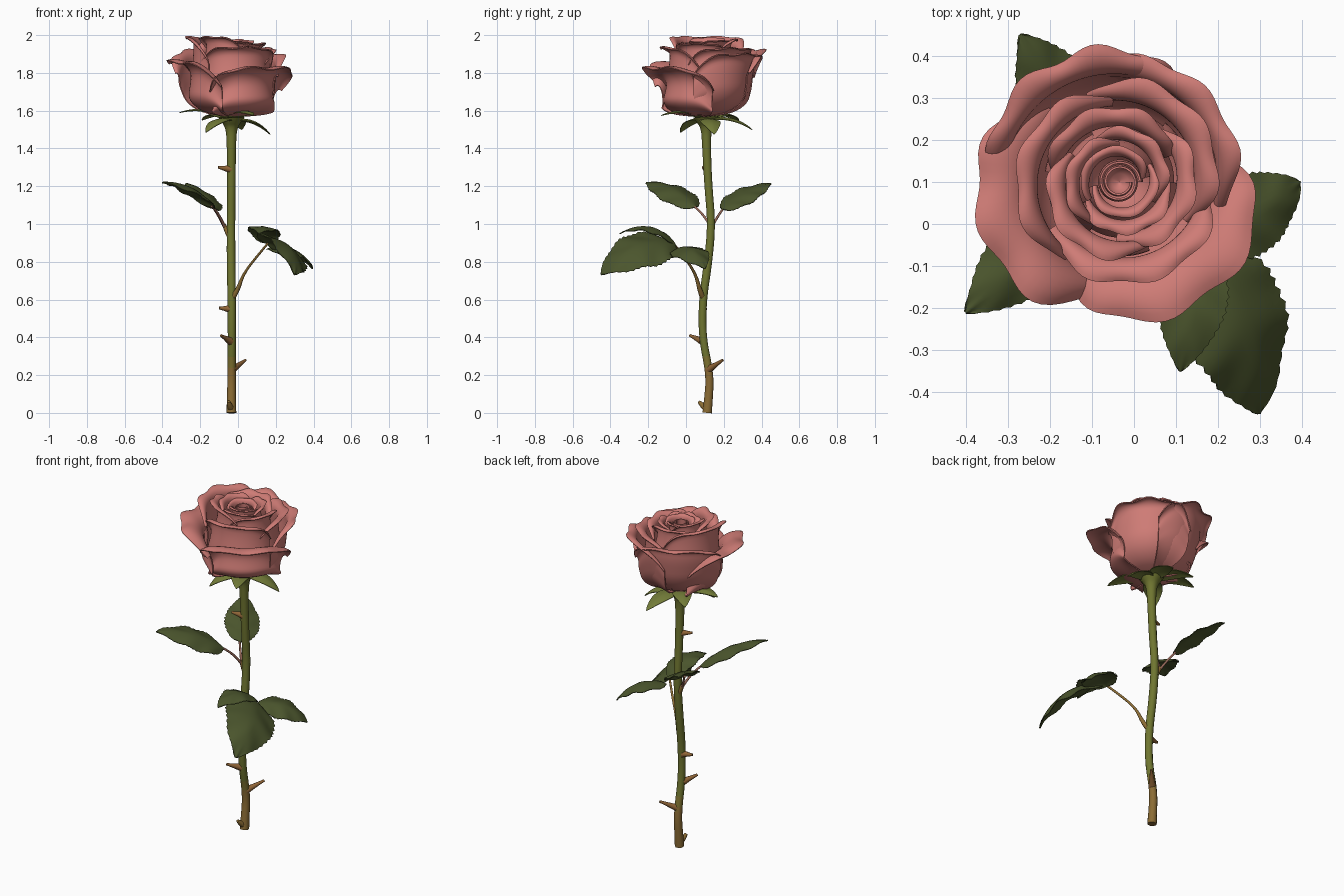
import bpy
from math import sin, cos, pi, radians
from mathutils import Vector

cube = bpy.data.objects.get("Cube")
if cube:
    bpy.data.objects.remove(cube)


def material(name, color):
    m = bpy.data.materials.new(name)
    m.use_nodes = True
    m.diffuse_color = (*color, 1)
    m.node_tree.nodes["Principled BSDF"].inputs["Base Color"].default_value = (*color, 1)
    return m


PETAL = material("petal_pink", (0.62, 0.20, 0.18))
LEAF = material("leaf_green", (0.07, 0.091, 0.026))
SEPAL = material("sepal_green", (0.17, 0.20, 0.04))
GREEN = material("stem_green", (0.16, 0.18, 0.03))
OLIVE = material("stem_olive", (0.21, 0.17, 0.03))
BROWN = material("stem_brown", (0.26, 0.15, 0.035))
THORN = material("thorn_rust", (0.28, 0.13, 0.038))
RUSSET = material("stalk_russet", (0.31, 0.14, 0.10))


def bake(ob):
    """Turn an object with modifiers or a bevel into a plain smooth mesh object."""
    dg = bpy.context.evaluated_depsgraph_get()
    me = bpy.data.meshes.new_from_object(ob.evaluated_get(dg))
    name = ob.name
    bpy.data.objects.remove(ob)
    me.shade_smooth()
    me.set_sharp_from_angle(angle=radians(50))
    new = bpy.data.objects.new(name, me)
    new.name = name
    bpy.context.collection.objects.link(new)
    return new


def sheet(name, fn, nu, nv, mat, thick):
    """Thin curved sheet from fn(u in -1..1, v in 0..1)."""
    verts = [fn(2 * i / nu - 1, j / nv) for j in range(nv + 1) for i in range(nu + 1)]
    w = nu + 1
    faces = [(j * w + i, j * w + i + 1, (j + 1) * w + i + 1, (j + 1) * w + i)
             for j in range(nv) for i in range(nu)]
    me = bpy.data.meshes.new(name)
    me.from_pydata(verts, [], faces)
    me.materials.append(mat)
    ob = bpy.data.objects.new(name, me)
    bpy.context.collection.objects.link(ob)
    mod = ob.modifiers.new("thickness", "SOLIDIFY")
    mod.thickness = thick
    mod.offset = 0
    return bake(ob)


def tube(name, points, mat, bevel=3):
    """Tapered round tube through (x, y, z, radius) points."""
    cu = bpy.data.curves.new(name, "CURVE")
    cu.dimensions = "3D"
    cu.bevel_depth = 1
    cu.bevel_resolution = bevel
    cu.use_fill_caps = True
    sp = cu.splines.new("NURBS")
    sp.points.add(len(points) - 1)
    for p, (x, y, z, r) in zip(sp.points, points):
        p.co = (x, y, z, 1)
        p.radius = r
    sp.order_u = 3
    sp.use_endpoint_u = True
    sp.resolution_u = 6
    cu.materials.append(mat)
    ob = bpy.data.objects.new(name, cu)
    bpy.context.collection.objects.link(ob)
    return bake(ob)


# Bloom: each petal has a round belly, a neck and a rolled-out lip
CX, CY, Z0 = -0.035, 0.10, 1.57


def petal(name, angle, half, belly, neck, lip, top, drop, ruffle):
    c, h = radians(angle), radians(half)
    roll = 0.55 * lip + 0.015

    def fn(u, v):
        a = c + h * u
        t = min(v / 0.6, 1)
        s = max((v - 0.6) / 0.4, 0)
        r = 0.003 + belly * (1 - (1 - min(t / 0.6, 1)) ** 2) ** 0.5
        k = max((t - 0.35) / 0.65, 0)
        r += (neck - belly) * k * k * (3 - 2 * k)
        r += 0.012 * u * t
        wave = ruffle * s * s * sin(11 * u + angle)
        r += lip * (1 - cos(2 * s)) / 1.42 * (1 - 0.65 * u ** 4) + wave
        height = top - drop * u ** 4
        z = Z0 + (height - roll - Z0) * t + roll * sin(2 * s) + wave * 0.8
        return (CX + r * cos(a), CY + r * sin(a), z)

    return sheet(name, fn, 36, 24, PETAL, 0.006)


# angle, half width, belly, neck, lip, top, side drop, ruffle
rings = {
    "outer": [(196, 62, 0.225, 0.212, 0.130, 1.865, 0.13, 0.011),
              (118, 58, 0.235, 0.262, 0.060, 1.92, 0.12, 0.011),
              (306, 64, 0.222, 0.205, 0.135, 1.83, 0.12, 0.010),
              (45, 60, 0.225, 0.240, 0.055, 1.90, 0.12, 0.008)],
    "middle": [(165, 70, 0.208, 0.192, 0.048, 1.99, 0.12, 0.007),
               (283, 68, 0.205, 0.182, 0.058, 1.935, 0.10, 0.007),
               (40, 70, 0.205, 0.185, 0.055, 1.93, 0.10, 0.007)],
    "inner": [(100, 72, 0.175, 0.133, 0.043, 1.975, 0.08, 0.006),
              (222, 72, 0.175, 0.133, 0.043, 1.99, 0.08, 0.006),
              (340, 72, 0.175, 0.133, 0.043, 1.955, 0.08, 0.006)],
    "heart": [(45, 74, 0.135, 0.092, 0.030, 1.97, 0.06, 0.004),
              (165, 74, 0.135, 0.092, 0.030, 1.985, 0.06, 0.004),
              (285, 74, 0.135, 0.092, 0.030, 1.96, 0.06, 0.004),
              (110, 100, 0.100, 0.063, 0.020, 1.965, 0.03, 0.002),
              (290, 100, 0.100, 0.063, 0.020, 1.965, 0.03, 0.002)]}
for ring, group in rings.items():
    for i, args in enumerate(group):
        petal(f"{ring}_petal_{i + 1}", *args)


def coil(u, v):
    a = (u + 1) * 2 * pi
    r = (0.052 - 0.012 * (u + 1)) * min(v / 0.35, 1) ** 0.5 * (1.1 - 0.15 * v)
    return (CX + r * cos(a), CY + r * sin(a), 1.86 + (0.095 + 0.008 * u) * v)


sheet("center_coil", coil, 70, 10, PETAL, 0.005)


# Leaves and sepals
def leaf(name, base, tip, width, mat=LEAF, up=(0, 0, 1), arch=0.03, fold=0.2, saw=0.07, nv=30):
    base, tip = Vector(base), Vector(tip)
    along = tip - base
    side = along.cross(Vector(up)).normalized()
    normal = side.cross(along).normalized()

    def fn(u, v):
        w = width * (0.03 + sin(pi * v ** 0.75) ** 0.8 if 0 < v < 1 else 0.03)
        tooth = saw * (round(v * nv) % 2) if abs(u) > 0.99 else 0
        vein = 0.05 * width * sin(v * 6 * pi - abs(u) * 3) * abs(u) * (1 if saw else 0)
        lift = arch * 4 * v * (1 - v) - fold * w * abs(u) ** 1.5 + vein
        return base + along * v + side * (u * w * (1 + tooth)) + normal * lift

    return sheet(name, fn, 12, nv, mat, 0.004)


leaf("upper_front_leaf", (-0.13, 0.05, 1.09), (-0.40, -0.21, 1.22), 0.095,
     up=(0.2, -0.1, 1), arch=0.04, fold=0.3)
leaf("upper_back_leaf", (-0.12, 0.19, 1.08), (-0.27, 0.45, 1.215), 0.092,
     up=(0.3, 0, 1), arch=0.025)
leaf("lower_large_leaf", (0.15, -0.06, 0.90), (0.30, -0.45, 0.735), 0.142,
     up=(0.6, 0, 0.8), arch=0.08, fold=0.25)
leaf("lower_inner_leaf", (0.15, -0.06, 0.90), (0.11, -0.35, 0.95), 0.08,
     up=(0.1, 0, 1), arch=0.06)
leaf("lower_side_leaf", (0.16, -0.04, 0.87), (0.395, 0.10, 0.765), 0.092,
     up=(0.35, 0, 1), arch=0.05, fold=0.3)

sepal_tips = [(-0.31, 0.14, 1.59), (-0.17, -0.03, 1.485), (0.08, -0.13, 1.575),
              (0.17, 0.15, 1.475), (0.02, 0.35, 1.50), (-0.19, 0.28, 1.55)]
for i, end in enumerate(sepal_tips):
    leaf(f"sepal_{i + 1}", (CX, 0.11, 1.55), end, 0.052, SEPAL, arch=0.035, saw=0, nv=14)

# Stem, coloured in bands by height
stem = tube("stem", [(-0.035, 0.112, 0, 0.026), (-0.035, 0.118, 0.06, 0.024),
                     (-0.033, 0.128, 0.2, 0.022), (-0.033, 0.086, 0.4, 0.021),
                     (-0.033, 0.088, 0.6, 0.022), (-0.037, 0.118, 0.8, 0.023),
                     (-0.037, 0.136, 1.0, 0.022), (-0.035, 0.118, 1.2, 0.022),
                     (-0.035, 0.108, 1.42, 0.024), (-0.035, 0.108, 1.51, 0.030),
                     (-0.035, 0.106, 1.55, 0.06), (-0.035, 0.105, 1.567, 0.07)], BROWN)
stem.data.materials.append(OLIVE)
stem.data.materials.append(GREEN)
for f in stem.data.polygons:
    z = f.center.z
    f.material_index = 0 if z < 0.23 else 1 if z < 0.3 else 2

# Leaf stalks
tube("upper_stalk", [(-0.037, 0.13, 0.92, 0.014), (-0.06, 0.135, 0.96, 0.014),
                     (-0.075, 0.135, 1.0, 0.009)], BROWN, 2)
tube("upper_front_stalk", [(-0.07, 0.135, 0.98, 0.008), (-0.10, 0.09, 1.06, 0.006),
                           (-0.14, 0.04, 1.095, 0.006)], RUSSET, 2)
tube("upper_back_stalk", [(-0.07, 0.135, 0.98, 0.008), (-0.10, 0.165, 1.04, 0.006),
                          (-0.13, 0.20, 1.085, 0.006)], RUSSET, 2)
tube("lower_stalk", [(-0.03, 0.09, 0.61, 0.016), (-0.005, 0.075, 0.64, 0.013),
                     (0.03, 0.05, 0.74, 0.007), (0.11, -0.02, 0.84, 0.007),
                     (0.16, -0.07, 0.90, 0.006)], BROWN, 2)

# Thorns and the cut stub at the foot
thorns = [((-0.04, 0.11, 1.29), (-0.105, 0.09, 1.30)),
          ((-0.04, 0.09, 0.55), (-0.10, 0.08, 0.555)),
          ((-0.04, 0.085, 0.38), (-0.09, 0.02, 0.41)),
          ((-0.03, 0.12, 0.23), (0.04, 0.195, 0.28))]
for i, (a, b) in enumerate(thorns):
    mid = Vector(a).lerp(Vector(b), 0.5)
    tube(f"thorn_{i + 1}", [(*a, 0.022), (*mid, 0.012), (*b, 0.007)], THORN, 2)
tube("foot_stub", [(-0.035, 0.11, 0.02, 0.018), (-0.045, 0.085, 0.04, 0.016),
                   (-0.05, 0.068, 0.06, 0.008)], BROWN, 2)
